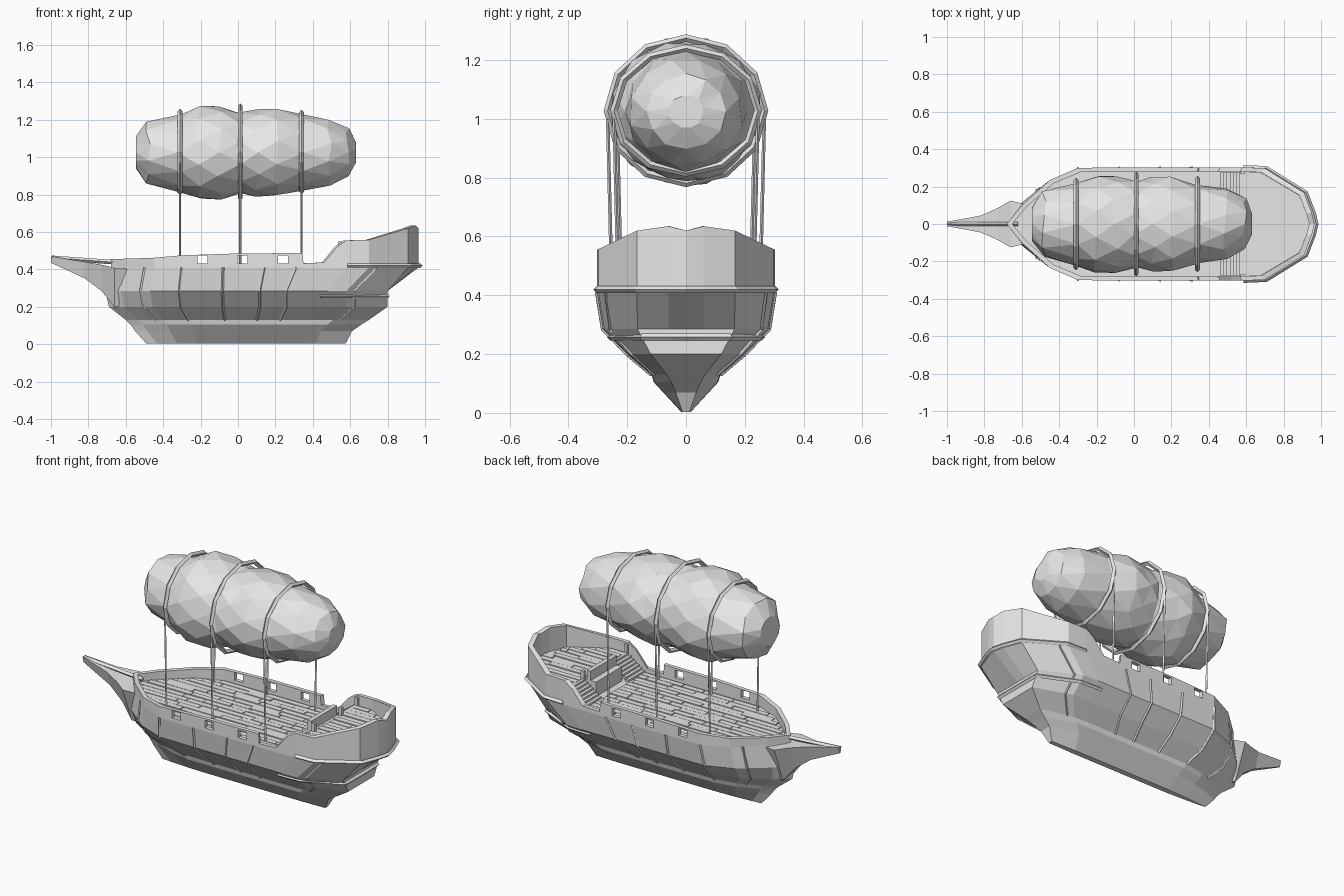
import bpy, bmesh, math, random
from mathutils import Vector, Matrix

random.seed(4)
if "Cube" in bpy.data.objects:
    bpy.data.objects.remove(bpy.data.objects["Cube"])

grey = bpy.data.materials.new("plain_grey")
grey.use_nodes = True
grey.diffuse_color = (0.8, 0.8, 0.8, 1)
grey.node_tree.nodes["Principled BSDF"].inputs["Base Color"].default_value = (0.8, 0.8, 0.8, 1)


def finish(name, bm):
    bmesh.ops.recalc_face_normals(bm, faces=bm.faces)
    mesh = bpy.data.meshes.new(name)
    bm.to_mesh(mesh)
    bm.free()
    mesh.materials.append(grey)
    ob = bpy.data.objects.new(name, mesh)
    bpy.context.collection.objects.link(ob)
    return ob


def loft(name, rings):
    """Skin closed rings of equal length and cap both ends."""
    bm = bmesh.new()
    rows = [[bm.verts.new(p) for p in ring] for ring in rings]
    n = len(rows[0])
    for a, b in zip(rows, rows[1:]):
        for i in range(n):
            j = (i + 1) % n
            bm.faces.new((a[i], a[j], b[j], b[i]))
    bm.faces.new(rows[0])
    bm.faces.new(rows[-1])
    return finish(name, bm)


def boxes(name, items):
    """Boxes given as (x0, x1, y0, y1, z0, z1)."""
    bm = bmesh.new()
    for x0, x1, y0, y1, z0, z1 in items:
        m = Matrix.Translation(((x0 + x1) / 2, (y0 + y1) / 2, (z0 + z1) / 2))
        bmesh.ops.create_cube(bm, size=1, matrix=m @ Matrix.Diagonal((x1 - x0, y1 - y0, z1 - z0, 1)))
    return finish(name, bm)


def tube(name, pts, radius, cyclic=False):
    """Four-sided bar along a path."""
    cu = bpy.data.curves.new(name, "CURVE")
    cu.dimensions = "3D"
    cu.bevel_depth = radius
    cu.bevel_resolution = 0
    cu.use_fill_caps = True
    sp = cu.splines.new("POLY")
    sp.points.add(len(pts) - 1)
    for q, p in zip(sp.points, pts):
        q.co = (*p, 1)
    sp.use_cyclic_u = cyclic
    cu.materials.append(grey)
    ob = bpy.data.objects.new(name, cu)
    bpy.context.collection.objects.link(ob)
    bpy.ops.object.select_all(action="DESELECT")
    ob.select_set(True)
    bpy.context.view_layer.objects.active = ob
    bpy.ops.object.convert(target="MESH")
    for poly in bpy.context.object.data.polygons:
        poly.use_smooth = False


def full(half):
    return half + [Vector((p.x, -p.y, p.z)) for p in reversed(half[1:-1])]


# Half outline at the rail: x, y, rail height, from stem to stern
OUT = [(-.68, 0, .455), (-.6, .10, .457), (-.45, .235, .462), (-.30, .30, .475),
       (0, .303, .485), (.345, .303, .487), (.35, .303, .432), (.46, .303, .437),
       (.53, .303, .52), (.58, .303, .555), (.70, .298, .557), (.91, .167, .62),
       (.95, .06, .635), (.965, 0, .62)]
# Hull levels: z, stem x, stern x, half width, transom half width
LEVELS = [(.003, -.49, .575, .016, .012), (.07, -.55, .61, .078, .035),
          (.105, -.575, .66, .11, .05), (.13, -.60, .70, .117, .065),
          (.20, -.69, .80, .20, .12), (.285, -.71, .80, .283, .165),
          (.41, -.68, .965, .303, .167)]


def level(z, stem, stern, hw, th):
    half = []
    for i, (x, y, _) in enumerate(OUT):
        nx = x * (stem / -.68 if x < 0 else stern / .965)
        ny = y * hw / .303
        if i > 10:
            ny = y * th / .167
            nx = nx if z > .4 else stern
        half.append(Vector((nx, ny, z)))
    return half


halves = [level(*l) for l in LEVELS]


def inner(x, y):
    return (x - .15) * .965 + .15, y * .925


rail = [Vector(p) for p in OUT]
rail_in = [Vector((*inner(x, y), z)) for x, y, z in OUT]
deck_edge = [Vector((p.x, p.y, .41)) for p in rail_in]

# Hull with bulwark and deck
hull = loft("hull", [full(h) for h in halves + [rail, rail_in, deck_edge]])

# Gun ports cut through the bulwark
ports = boxes("port_cutter", [(x - .027, x + .027, -.5, .5, .43, .475) for x in (-.19, .025, .24)])
cut = hull.modifiers.new("ports", "BOOLEAN")
cut.operation = "DIFFERENCE"
cut.object = ports
cut.solver = "EXACT"
ports.hide_render = True
bpy.context.view_layer.objects.active = hull
bpy.ops.object.modifier_apply(modifier=cut.name)
bpy.data.objects.remove(ports)


# Bowsprit, a tapering beak
def beak(x, w, z0, z1):
    return [(x, w, z1), (x, -w, z1), (x, -w * .35, z0), (x, w * .35, z0)]


loft("bowsprit", [beak(-1, .012, .435, .47), beak(-.82, .045, .352, .44),
                  beak(-.73, .085, .285, .425), beak(-.66, .125, .2, .408),
                  beak(-.56, .1, .2, .40)])
tube("bowsprit_spar", [(-.995, 0, .462), (-.62, 0, .435)], .012)

# Raised stern deck, with a middle block between the stairs
stern = [Vector((.57, .28, 0))] + [p for p in deck_edge if p.x > .57]
ring = full([Vector((.57, 0, 0))] + stern)
loft("stern_deck", [[(p.x, p.y * .995, z) for p in ring] for z in (.405, .495)])
boxes("stern_block", [(.50, .58, -.12, .12, .405, .495), (.535, .56, -.12, .12, .49, .55)])

# Stairs on both sides
steps = []
for side in (-1, 1):
    y0, y1 = sorted((side * .125, side * .275))
    for k in range(7):
        x = .46 + k * .0175
        steps.append((x, x + .024, y0, y1, .412 + k * .0125, .424 + k * .0125))
    for y in (y0, y1):
        steps.append((.57, .59, y - .008, y + .008, .49, .545))
boxes("stairs", steps)


# Deck planks, clipped to the inside of the bulwark
def half_width(x):
    for a, b in zip(deck_edge, deck_edge[1:]):
        if a.x <= x <= b.x:
            return a.y + (b.y - a.y) * (x - a.x) / max(b.x - a.x, 1e-6)
    return 0


def planks(name, xa, xb, z):
    items = []
    for row in range(-7, 8):
        y = row * .036
        xs = [xa + k * .01 for k in range(int((xb - xa) / .01) + 1)]
        xs = [x for x in xs if half_width(x) > abs(y) + .02]
        if not xs:
            continue
        x, end = xs[0], xs[-1]
        while x < end - .02:
            nx = min(end, x + random.uniform(.12, .3))
            items.append((x, nx - .004, y - .016, y + .016, z - .003, z + random.uniform(.003, .008)))
            x = nx
    boxes(name, items)


planks("main_deck_planks", -.64, .47, .41)
planks("stern_deck_planks", .58, .93, .495)

# Trim bands round the stern
upper = [Vector((p.x * 1.01, p.y, .42)) for p in halves[-1] if p.x > .57]
lower = [a.lerp(b, .68) for a, b in zip(halves[4], halves[5])][8:]
for name, half in (("upper_trim", upper), ("lower_trim", lower)):
    tube(name, half + [Vector((p.x, -p.y, p.z)) for p in reversed(half[:-1])], .012)

# Ribs on the hull sides
for x in (-.5, -.3, -.08, .14, .31, .74):
    i = max(k for k in range(len(OUT)) if OUT[k][0] <= x)
    f = (x - OUT[i][0]) / (OUT[i + 1][0] - OUT[i][0])
    path = [h[i].lerp(h[i + 1], f) for h in halves[3:]]
    for side in (-1, 1):
        tube("hull_rib", [(p.x, p.y * side, p.z) for p in path], .007)

# Balloon: faceted lathe with slight irregularity
PROFILE = [(-.545, .085), (-.48, .165), (-.31, .205), (-.2, .248), (-.1, .243), (.01, .218),
           (.1, .233), (.2, .238), (.34, .2), (.49, .178), (.59, .125), (.63, .055)]
rings = []
for k, (x, r) in enumerate(PROFILE):
    ring = []
    for s in range(12):
        a = math.tau * (s + .5 * (k % 2)) / 12
        rr = r * random.uniform(.98, 1.04)
        dx = random.uniform(-.015, .015) if 0 < k < 11 else 0
        ring.append((x + dx, math.sin(a) * rr * 1.06, 1.025 + math.cos(a) * rr))
    rings.append(ring)
balloon = loft("balloon", rings)
bm = bmesh.new()
bm.from_mesh(balloon.data)
bmesh.ops.triangulate(bm, faces=[f for f in bm.faces if len(f.verts) == 4])
bm.to_mesh(balloon.data)
bm.free()

# Hoops round the balloon, each with a rope down to the deck on both sides
for x, ry, rz in ((-.31, .235, .218), (.012, .267, .247), (.34, .245, .212)):
    hoop = [(x, math.sin(math.tau * s / 12) * ry, 1.028 + math.cos(math.tau * s / 12) * rz)
            for s in range(12)]
    tube("balloon_hoop", hoop, .013, True)
    for side in (-1, 1):
        tube("rope", [(x, side * ry, 1.03), (x, side * (ry - .015), .408)], .006)
